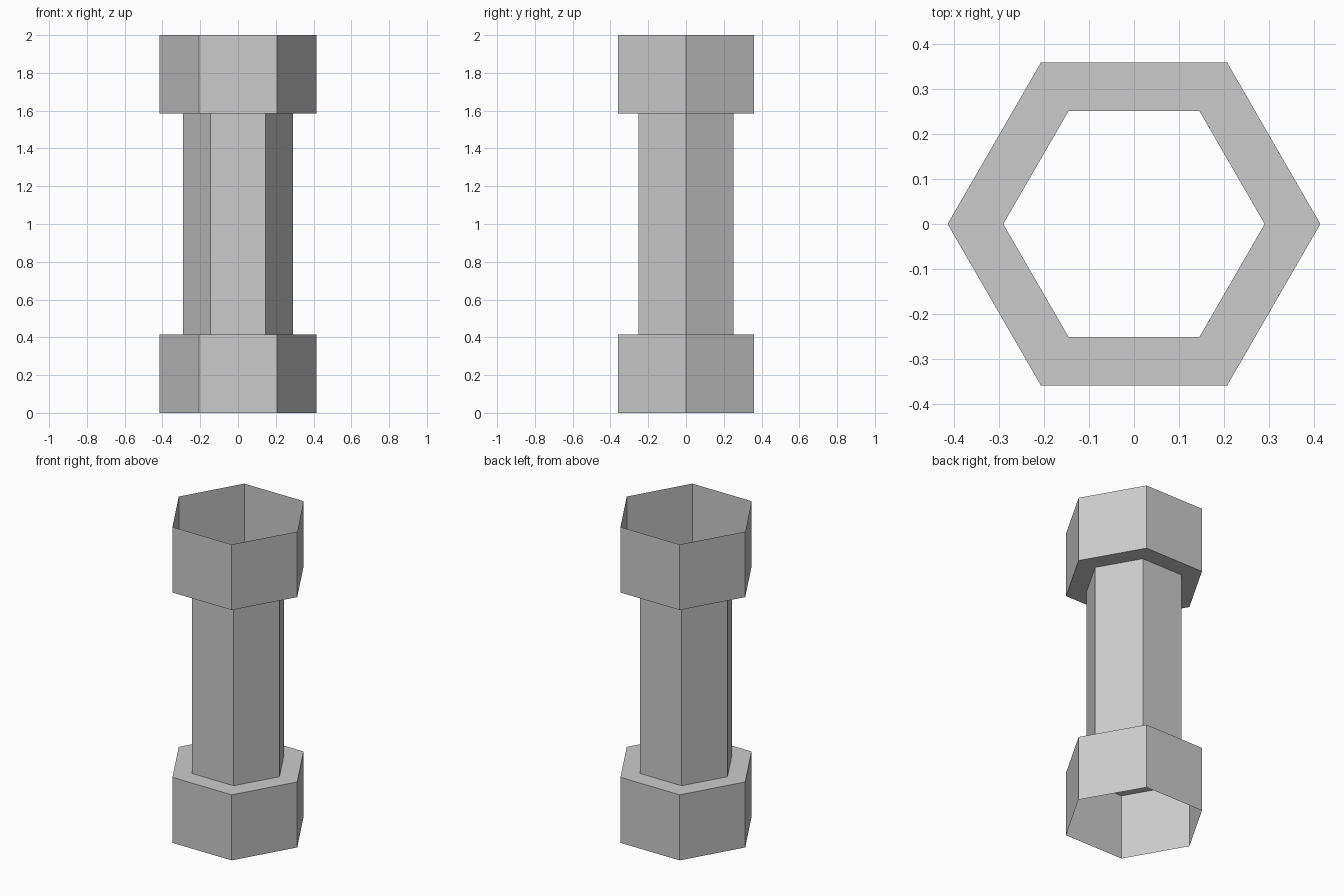
import bpy, bmesh
from math import cos, sin, pi

cube = bpy.data.objects.get("Cube")
if cube:
    bpy.data.objects.remove(cube, do_unlink=True)

SIDES = 6
WIDE, NARROW, COLLAR, HEIGHT = 0.415, 0.291, 0.415, 2.0

# Single flat grey
grey = bpy.data.materials.new("plain grey")
grey.use_nodes = True
color = (0.6, 0.6, 0.6, 1)
grey.diffuse_color = color
grey.node_tree.nodes["Principled BSDF"].inputs["Base Color"].default_value = color


def hex_shell(name, profile):
    """Sweep a (radius, height) profile around z as an open thin shell."""
    bm = bmesh.new()
    rings = [[bm.verts.new((r * cos(2 * pi * i / SIDES), r * sin(2 * pi * i / SIDES), z))
              for i in range(SIDES)] for r, z in profile]
    for low, high in zip(rings, rings[1:]):
        for i in range(SIDES):
            j = (i + 1) % SIDES
            bm.faces.new((low[i], low[j], high[j], high[i]))
    mesh = bpy.data.meshes.new(name)
    bm.to_mesh(mesh)
    bm.free()
    mesh.materials.append(grey)
    obj = bpy.data.objects.new(name, mesh)
    bpy.context.collection.objects.link(obj)
    return obj


# Open-ended collars with a step in to the hollow shaft
top = HEIGHT - COLLAR
hex_shell("bottom_collar", [(WIDE, 0), (WIDE, COLLAR), (NARROW, COLLAR)])
hex_shell("shaft", [(NARROW, COLLAR), (NARROW, top)])
hex_shell("top_collar", [(NARROW, top), (WIDE, top), (WIDE, HEIGHT)])
